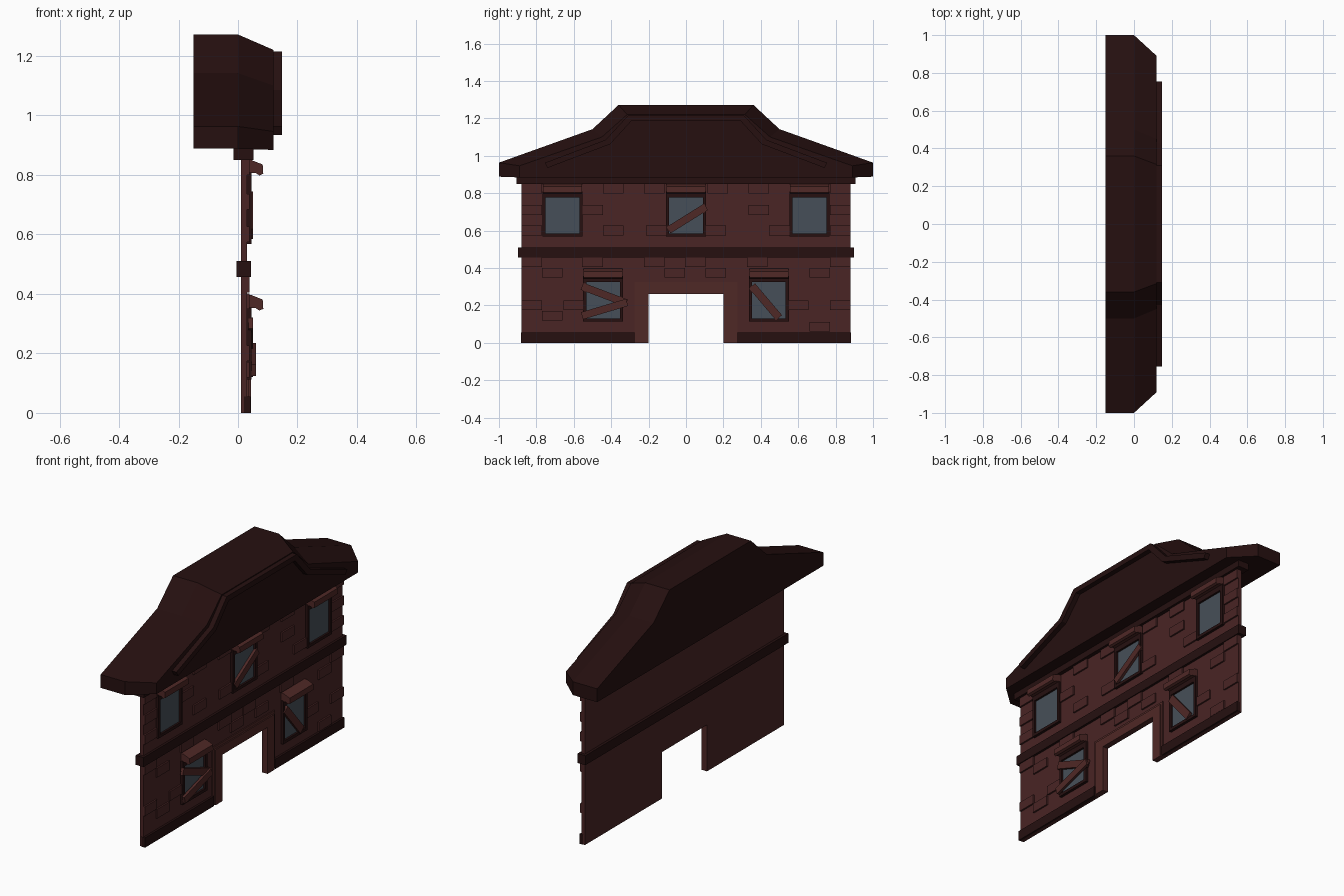
import bpy, bmesh, math
from mathutils import Vector

cube = bpy.data.objects.get("Cube")
if cube:
    bpy.data.objects.remove(cube, do_unlink=True)


def material(name, rgb):
    m = bpy.data.materials.new(name)
    m.use_nodes = True
    colour = (*rgb, 1)
    m.diffuse_color = colour
    bsdf = m.node_tree.nodes["Principled BSDF"]
    bsdf.inputs["Base Color"].default_value = colour
    bsdf.inputs["Roughness"].default_value = 0.9
    return m


BRICK = material("brick red", (0.068, 0.018, 0.018))
DARK = material("dark timber", (0.019, 0.005, 0.005))
WOOD = material("red wood", (0.078, 0.021, 0.019))
GLASS = material("grey glass", (0.062, 0.078, 0.098))


def finish(name, bm, mat):
    bmesh.ops.recalc_face_normals(bm, faces=bm.faces)
    mesh = bpy.data.meshes.new(name)
    bm.to_mesh(mesh)
    bm.free()
    mesh.materials.append(mat)
    obj = bpy.data.objects.new(name, mesh)
    bpy.context.collection.objects.link(obj)
    return obj


def loft(name, sections, mat):
    """Join matching closed rings of 3D points and cap both ends."""
    bm = bmesh.new()
    rings = [[bm.verts.new(p) for p in s] for s in sections]
    n = len(rings[0])
    for a, b in zip(rings, rings[1:]):
        for i in range(n):
            j = (i + 1) % n
            bm.faces.new((a[i], a[j], b[j], b[i]))
    bm.faces.new(rings[0])
    bm.faces.new(rings[-1])
    return finish(name, bm, mat)


def prism(name, outline, x0, x1, mat):
    """Extrude a y,z outline through the depth of the facade."""
    return loft(name, [[(x, y, z) for y, z in outline] for x in (x0, x1)], mat)


def rect(y0, y1, z0, z1):
    return [(y0, z0), (y1, z0), (y1, z1), (y0, z1)]


def mirrored(half):
    """Complete an outline given for +y, from bottom outside to the middle."""
    return half + [(-y, z) for y, z in reversed(half)]


def doorway(w, h, w_in, h_in):
    return mirrored([(w_in, 0), (w, 0), (w, h)]) + [(-w_in, h_in), (w_in, h_in)]


def board(name, a, b, width, x0, x1):
    a, b = Vector(a), Vector(b)
    d = (b - a).normalized()
    side = Vector((-d.y, d.x)) * width / 2
    prism(name, [tuple(p) for p in (a - side, b - side, b + side, a + side)], x0, x1, WOOD)


# Wall with doorway, and its surround
prism("wall", doorway(0.88, 0.87, 0.2, 0.26), 0.01, 0.03, BRICK)
prism("door_surround", doorway(0.275, 0.325, 0.2, 0.26), 0.012, 0.036, WOOD)
prism("door_surround_face", doorway(0.26, 0.31, 0.2, 0.26), 0.03, 0.043, WOOD)

# Horizontal trims
for side, label in ((1, "left"), (-1, "right")):
    prism(label + "_plinth", rect(*sorted((side * 0.272, side * 0.882)), 0, 0.055),
          0.02, 0.042, DARK)
prism("belt_course", rect(-0.897, 0.897, 0.457, 0.51), -0.005, 0.043, DARK)
prism("cornice", rect(-0.907, 0.907, 0.85, 0.895), -0.015, 0.052, DARK)

# Roof with its front edges sloping inward
back = mirrored([(1, 0.888), (1, 0.963), (0.5, 1.142), (0.36, 1.272)])
front = mirrored([(0.89, 0.884), (0.89, 0.946), (0.45, 1.1), (0.315, 1.22)])
loft("roof", [[(x, y, z) for y, z in ring]
              for x, ring in ((-0.15, back), (0, back), (0.12, front))], DARK)

# Raised moulding following the roof line
outer = [(0.755, 0.962), (0.43, 1.085), (0.31, 1.215)]
inner = [(0.293, 1.185), (0.405, 1.062), (0.74, 0.935)]
prism("roof_moulding", outer + [(-y, z) for y, z in reversed(outer)]
      + [(-y, z) for y, z in reversed(inner)] + inner, 0.118, 0.148, DARK)

# Windows: frame, glass and small hood
HOOD = [(0.02, 0.06), (0.045, 0.058), (0.083, 0.043), (0.085, 0.012),
        (0.072, 0.006), (0.06, 0.014), (0.02, 0.014)]


def window(label, yc, z0, height):
    y0, y1, z1, t = yc - 0.107, yc + 0.107, z0 + height, 0.017
    prism(label + "_glass", rect(y0 + t, y1 - t, z0 + t, z1 - t), 0.028, 0.034, GLASS)
    bars = (("bottom", rect(y0, y1, z0, z0 + t)), ("top", rect(y0, y1, z1 - t, z1)),
            ("near", rect(y0, y0 + t, z0 + t, z1 - t)),
            ("far", rect(y1 - t, y1, z0 + t, z1 - t)))
    for part, outline in bars:
        prism(f"{label}_frame_{part}", outline, 0.025, 0.045, DARK)
    loft(label + "_hood", [[(x, y, z1 - 0.003 + z) for x, z in HOOD]
                           for y in (yc - 0.104, yc + 0.104)], WOOD)
    prism(label + "_lintel", rect(y0, y1, z1, z1 + 0.015), 0.025, 0.045, DARK)


for label, yc in (("upper_right", -0.66), ("upper_middle", 0), ("upper_left", 0.66)):
    window(label + "_window", yc, 0.567, 0.228)
for label, yc in (("lower_right", -0.443), ("lower_left", 0.443)):
    window(label + "_window", yc, 0.113, 0.228)

# Boards nailed across windows
board("upper_board", (-0.093, 0.602), (0.107, 0.727), 0.04, 0.036, 0.051)
board("right_board_high", (-0.556, 0.302), (-0.318, 0.212), 0.04, 0.036, 0.051)
board("right_board_low", (-0.556, 0.144), (-0.315, 0.216), 0.04, 0.046, 0.061)
board("left_board", (0.353, 0.304), (0.497, 0.134), 0.042, 0.036, 0.051)

# Raised bricks, placed by column and course
COURSES = {
    0.825: (-0.825, -0.39, -0.17, 0.17, 0.39, 0.825),
    0.71: (-0.825, -0.5, 0.39, 0.825),
    0.6: (-0.825, -0.39, -0.16, 0.16, 0.5, 0.825),
    0.43: (-0.825, -0.5, -0.17, 0.05, 0.38, 0.825),
    0.375: (-0.715, -0.06, 0.16, 0.715),
    0.2: (-0.825, -0.6, 0.6, 0.825),
    0.145: (-0.715,),
    0.085: (0.715,),
}
for z, columns in COURSES.items():
    for y in columns:
        prism("raised_brick", rect(y - 0.055, y + 0.055, z - 0.026, z + 0.026),
              0.015, 0.039, BRICK)
